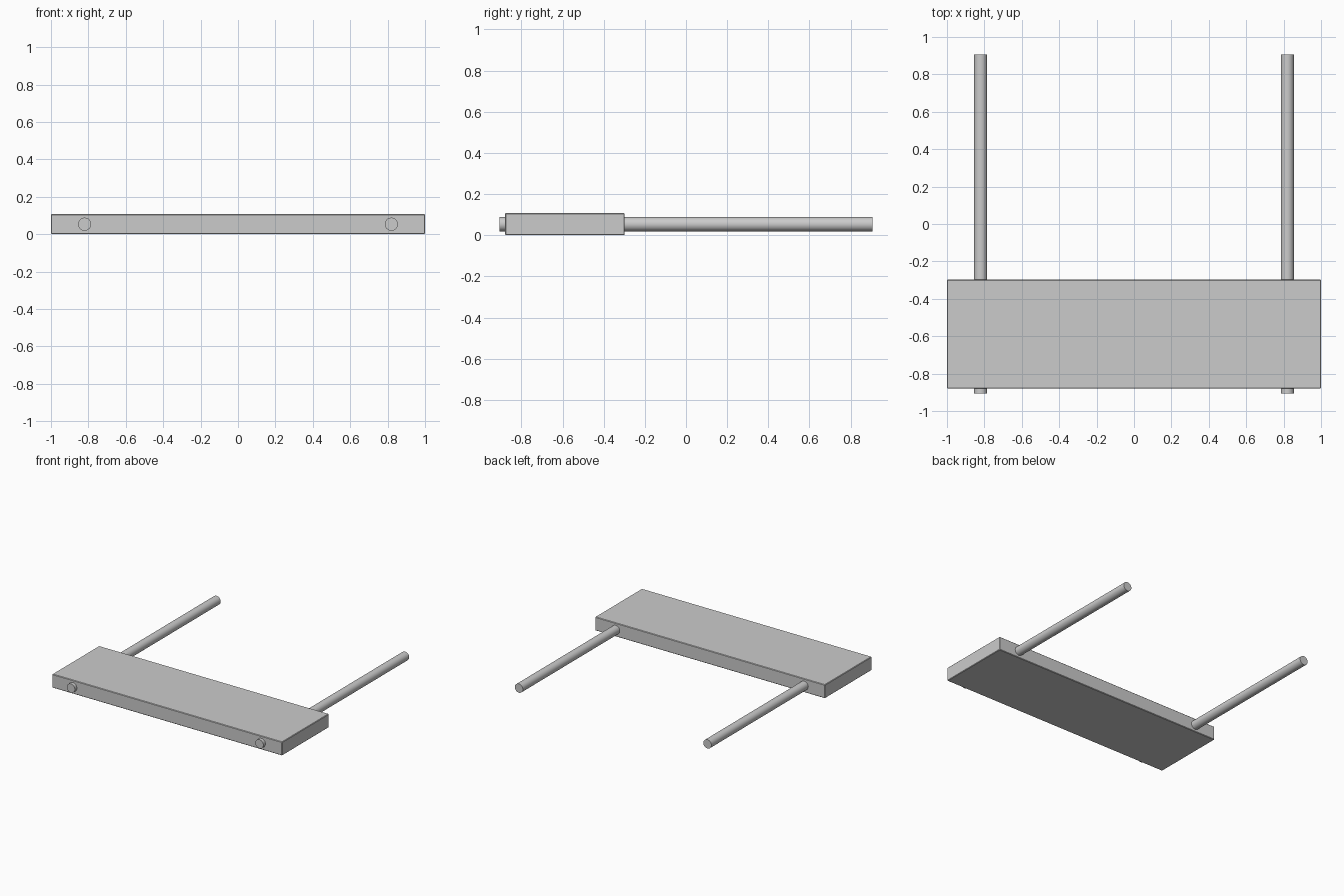
import bpy
import math

cube = bpy.data.objects.get("Cube")
if cube:
    bpy.data.objects.remove(cube, do_unlink=True)

# Single grey material
grey = bpy.data.materials.new("plain grey")
grey.use_nodes = True
colour = (0.6, 0.6, 0.6, 1)
grey.diffuse_color = colour
grey.node_tree.nodes["Principled BSDF"].inputs["Base Color"].default_value = colour

HEIGHT = 0.107
FRONT, BACK = -0.88, -0.298

# Flat board with finely eased edges
bpy.ops.mesh.primitive_cube_add(size=1, location=(0, (FRONT + BACK) / 2, HEIGHT / 2))
board = bpy.context.object
board.name = "board"
board.scale = (2, BACK - FRONT, HEIGHT)
bpy.ops.object.transform_apply(location=False, rotation=False, scale=True)
board.data.materials.append(grey)
bevel = board.modifiers.new("eased edges", "BEVEL")
bevel.width = 0.004
bevel.segments = 1

# Two round rods running through the board
for side, x in (("left", 0.82), ("right", -0.82)):
    bpy.ops.mesh.primitive_cylinder_add(
        vertices=32, radius=0.035, depth=1.812,
        location=(x, 0, HEIGHT / 2), rotation=(math.pi / 2, 0, 0))
    rod = bpy.context.object
    rod.name = side + "_rod"
    rod.data.materials.append(grey)
    bpy.ops.object.shade_smooth_by_angle(angle=math.radians(30))
